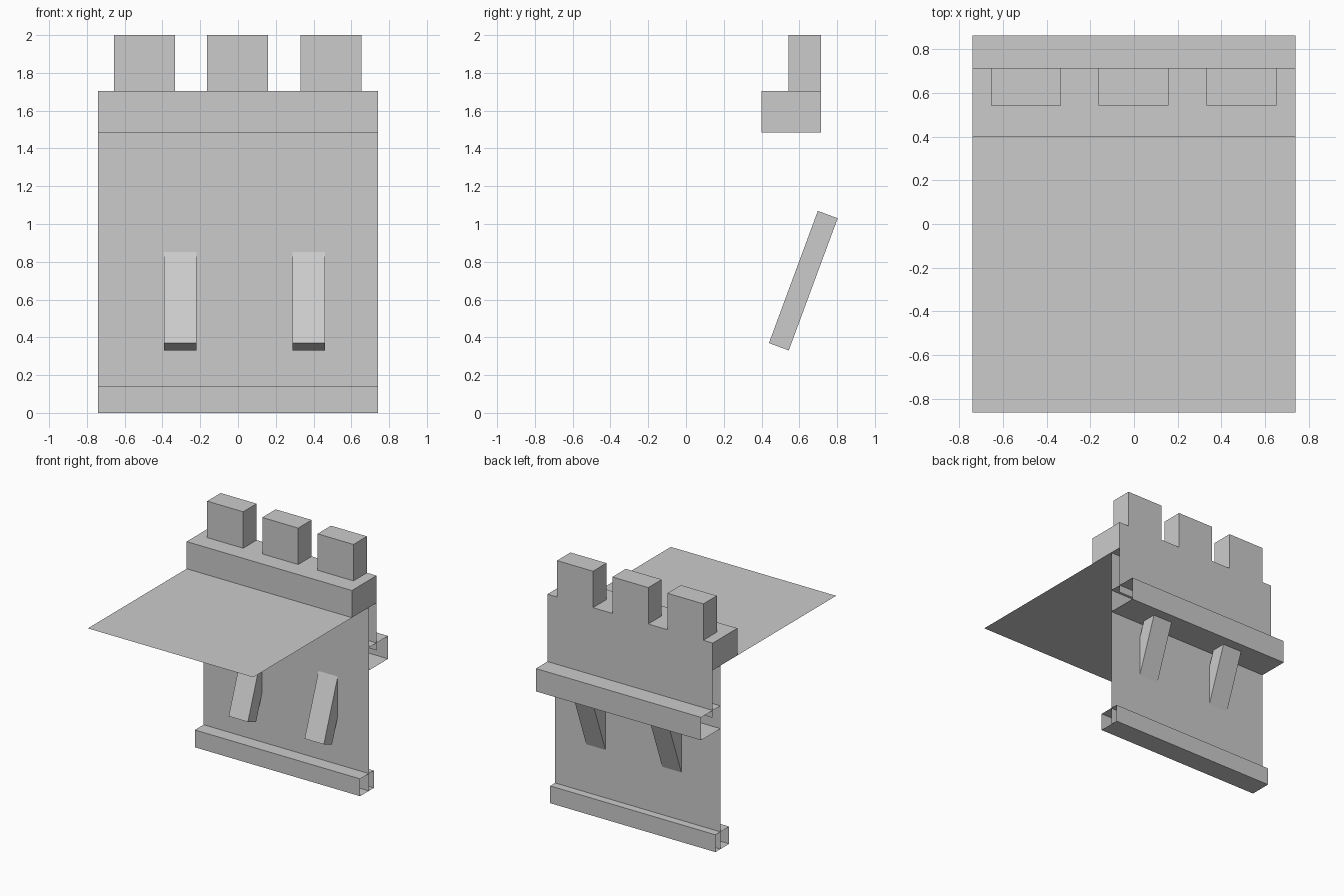
import bpy
import math

cube = bpy.data.objects.get("Cube")
if cube:
    bpy.data.objects.remove(cube, do_unlink=True)

# One plain stone grey
stone = bpy.data.materials.new("stone_grey")
stone.use_nodes = True
grey = (0.6, 0.6, 0.6, 1.0)
stone.diffuse_color = grey
stone.node_tree.nodes["Principled BSDF"].inputs["Base Color"].default_value = grey

HALF = 0.74      # half the width of the wall
WALL_Y = 0.617   # lower wall sheet
BACK_Y = 0.715   # overhanging upper wall sheet
DECK_Z = 1.485


def add_mesh(name, verts, faces):
    mesh = bpy.data.meshes.new(name)
    mesh.from_pydata(verts, [], faces)
    mesh.materials.append(stone)
    obj = bpy.data.objects.new(name, mesh)
    bpy.context.collection.objects.link(obj)
    return obj


def strip(name, profile, closed=False):
    """Sweep a (y, z) profile across the full width, leaving the ends open."""
    n = len(profile)
    verts = [(x, y, z) for x in (-HALF, HALF) for y, z in profile]
    faces = [(i, (i + 1) % n, n + (i + 1) % n, n + i)
             for i in range(n if closed else n - 1)]
    return add_mesh(name, verts, faces)


def box(name, x, y, z, tilt=0.0):
    """Box from (min, max) ranges, optionally tilted about its centre."""
    spans = (x, y, z)
    bpy.ops.mesh.primitive_cube_add(
        size=1, location=[(a + b) / 2 for a, b in spans],
        rotation=(math.radians(tilt), 0, 0))
    obj = bpy.context.object
    obj.name = name
    obj.scale = [b - a for a, b in spans]
    obj.data.materials.append(stone)
    return obj


# Thin wall sheets and walkway
strip("lower_wall", [(WALL_Y, 0), (WALL_Y, DECK_Z)])
strip("upper_wall", [(BACK_Y, 1.1), (BACK_Y, DECK_Z)])
strip("walkway", [(-0.863, DECK_Z), (0.4, DECK_Z)])

# Hollow mouldings
strip("base_moulding", [(0.505, 0), (0.68, 0), (0.68, 0.14), (0.505, 0.14)], True)
strip("upper_moulding", [(WALL_Y, 0.975), (0.863, 0.975), (0.863, 1.16), (WALL_Y, 1.16)])

# Parapet with three merlons
box("parapet", (-HALF, HALF), (0.4, BACK_Y), (DECK_Z, 1.705))
for side, cx in (("right", -0.495), ("middle", -0.002), ("left", 0.493)):
    box("merlon_" + side, (cx - 0.161, cx + 0.161), (0.543, BACK_Y), (1.705, 2.0))

# Slanted braces passing through the wall
for side, cx in (("right", -0.305), ("left", 0.375)):
    box("brace_" + side, (cx - 0.086, cx + 0.086), (0.565, 0.677), (0.327, 1.073), -20.3)
